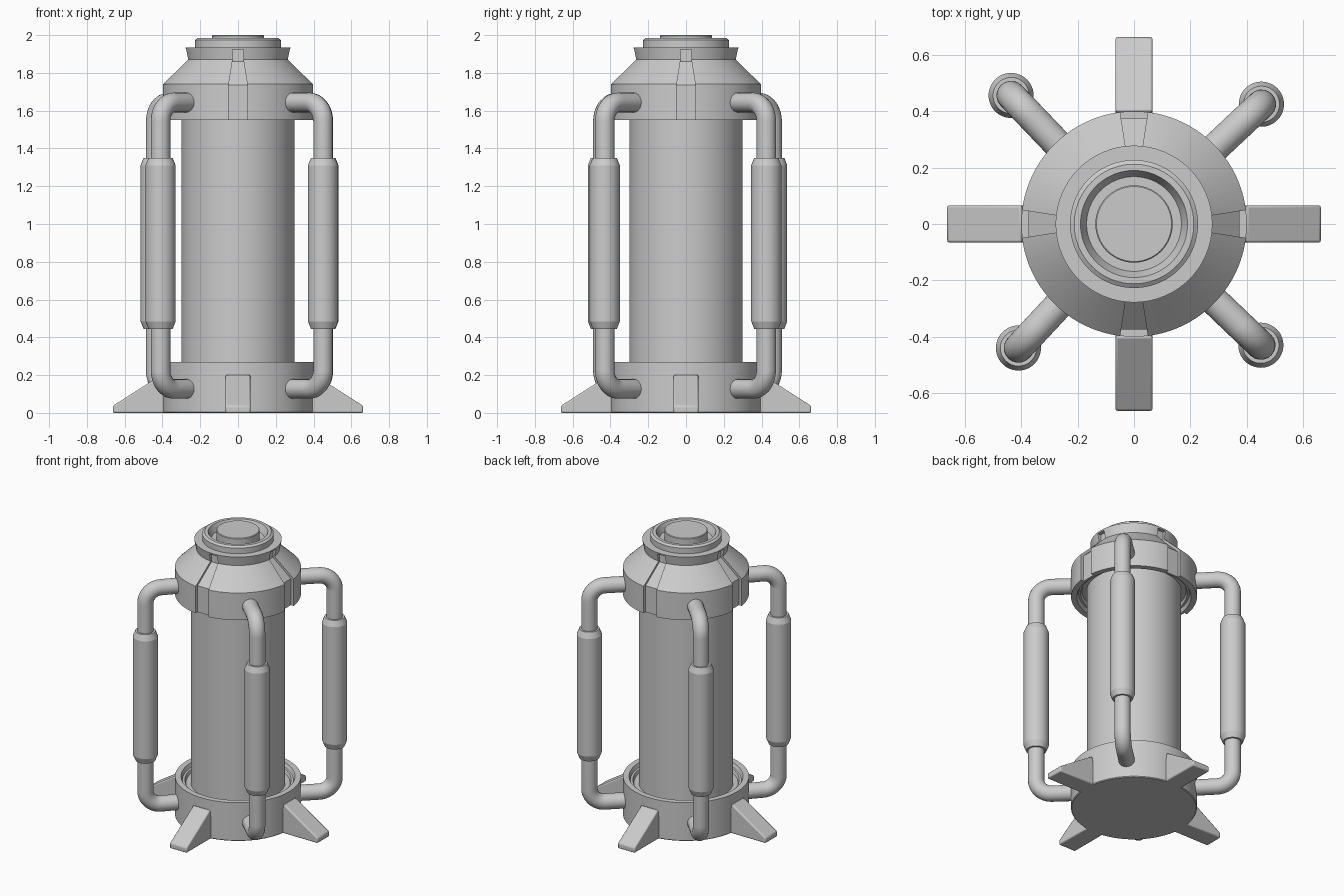
import bpy, bmesh
from math import sin, cos, pi, atan2, hypot, radians
from mathutils import Matrix, Vector

if "Cube" in bpy.data.objects:
    bpy.data.objects.remove(bpy.data.objects["Cube"])


def add_mesh(name, bm, bevel=0):
    bmesh.ops.recalc_face_normals(bm, faces=bm.faces)
    me = bpy.data.meshes.new(name)
    bm.to_mesh(me)
    bm.free()
    ob = bpy.data.objects.new(name, me)
    bpy.context.collection.objects.link(ob)
    if bevel:
        mod = ob.modifiers.new("bevel", 'BEVEL')
        mod.width, mod.segments = bevel, 2
    return ob


def smooth(ob, angle=25):
    bpy.ops.object.select_all(action='DESELECT')
    ob.select_set(True)
    bpy.context.view_layer.objects.active = ob
    bpy.ops.object.shade_smooth_by_angle(angle=radians(angle))


def lathe(name, profile, centre=(0, 0), n=96):
    """Revolve (radius, z) points that start and end on the axis."""
    bm = bmesh.new()
    rings = []
    for r, z in profile:
        if r == 0:
            rings.append([bm.verts.new((*centre, z))] * n)
        else:
            rings.append([bm.verts.new((centre[0] + r * cos(2 * pi * i / n),
                                        centre[1] + r * sin(2 * pi * i / n), z))
                          for i in range(n)])
    for a, b in zip(rings, rings[1:]):
        for i in range(n):
            j = (i + 1) % n
            loop = list(dict.fromkeys((a[i], a[j], b[j], b[i])))
            bm.faces.new(loop)
    return add_mesh(name, bm)


def loft(bm, sections):
    """Join quad sections into a closed solid."""
    rings = [[bm.verts.new(p) for p in s] for s in sections]
    for a, b in zip(rings, rings[1:]):
        for i in range(4):
            j = (i + 1) % 4
            bm.faces.new((a[i], a[j], b[j], b[i]))
    bm.faces.new(rings[0])
    bm.faces.new(rings[-1])


# Base with stepped groove around the core
base = lathe("base", [(0, 0), (.395, 0), (.4, .005), (.4, .27), (.362, .27),
                      (.352, .245), (.338, .245), (.33, .225), (0, .225)])
core = lathe("core", [(0, .2), (.3, .2), (.3, 1.62), (0, 1.62)])

# Collar: drum, cone and flared neck
collar = lathe("collar", [(0, 1.595), (.33, 1.595), (.338, 1.575), (.352, 1.575),
                          (.362, 1.55), (.4, 1.55), (.4, 1.74), (.265, 1.87),
                          (.278, 1.935), (0, 1.935)])

# Four tapered notches cut into the collar
bm = bmesh.new()
for k in range(4):
    rot = Matrix.Rotation(k * pi / 2, 3, 'Z')
    loft(bm, [[rot @ Vector(p) for p in ((r, -w, z), (.5, -w, z), (.5, w, z), (r, w, z))]
              for z, r, w in ((1.5, .375, .05), (1.735, .375, .05),
                              (1.86, .25, .03), (1.925, .25, .03))])
cutter = add_mesh("notch_cutter", bm)
cutter.hide_render = True
mod = collar.modifiers.new("notches", 'BOOLEAN')
mod.operation, mod.solver, mod.object = 'DIFFERENCE', 'EXACT', cutter
bpy.context.view_layer.objects.active = collar
bpy.ops.object.modifier_apply(modifier=mod.name)
bpy.data.objects.remove(cutter)

# Cap ring with funnel opening, and button inside it
cap = lathe("cap_ring", [(0, 1.93), (.227, 1.93), (.227, 1.974), (.212, 1.985),
                         (.19, 1.985), (.168, 1.937), (0, 1.937)])
button = lathe("cap_button", [(0, 1.93), (.137, 1.93), (.137, 1.996), (.133, 2), (0, 2)])
for ob in (base, core, collar, cap, button):
    smooth(ob)

# Wedge feet
for k, side in enumerate(("right", "back", "left", "front")):
    rot = Matrix.Rotation(k * pi / 2, 3, 'Z')
    bm = bmesh.new()
    loft(bm, [[rot @ Vector((x, y, z)) for x, z in
               ((.35, 0), (.663, 0), (.663, .037), (.4, .205))] for y in (-.066, .066)])
    smooth(add_mesh("foot_" + side, bm, bevel=.008))

# Bent pipes with thicker sleeves
HIGH, LOW, BEND = 1.643, .127, .1
for name, x, y in (("back_right", .452, .425), ("back_left", -.436, .456),
                   ("front_left", -.41, -.44), ("front_right", .45, -.43)):
    ang, R = atan2(y, x), hypot(x, y)
    path = [(.34, LOW)]
    for k in range(13):
        t = -pi / 2 + k * pi / 24
        path.append((R - BEND + BEND * cos(t), LOW + BEND + BEND * sin(t)))
    path += [(r, HIGH + LOW - z) for r, z in reversed(path)]
    cu = bpy.data.curves.new("pipe_" + name, 'CURVE')
    cu.dimensions, cu.bevel_depth, cu.bevel_resolution = '3D', .052, 8
    cu.use_fill_caps = True
    sp = cu.splines.new('POLY')
    sp.points.add(len(path) - 1)
    for p, (r, z) in zip(sp.points, path):
        p.co = (r * cos(ang), r * sin(ang), z, 1)
    pipe = bpy.data.objects.new("pipe_" + name, cu)
    bpy.context.collection.objects.link(pipe)
    bpy.ops.object.select_all(action='DESELECT')
    pipe.select_set(True)
    bpy.context.view_layer.objects.active = pipe
    bpy.ops.object.convert(target='MESH')
    smooth(bpy.context.object)
    smooth(lathe("sleeve_" + name, [(0, .445), (.064, .445), (.08, .485), (.08, 1.31),
                                    (.064, 1.35), (0, 1.35)], (x, y), 48), 15)
